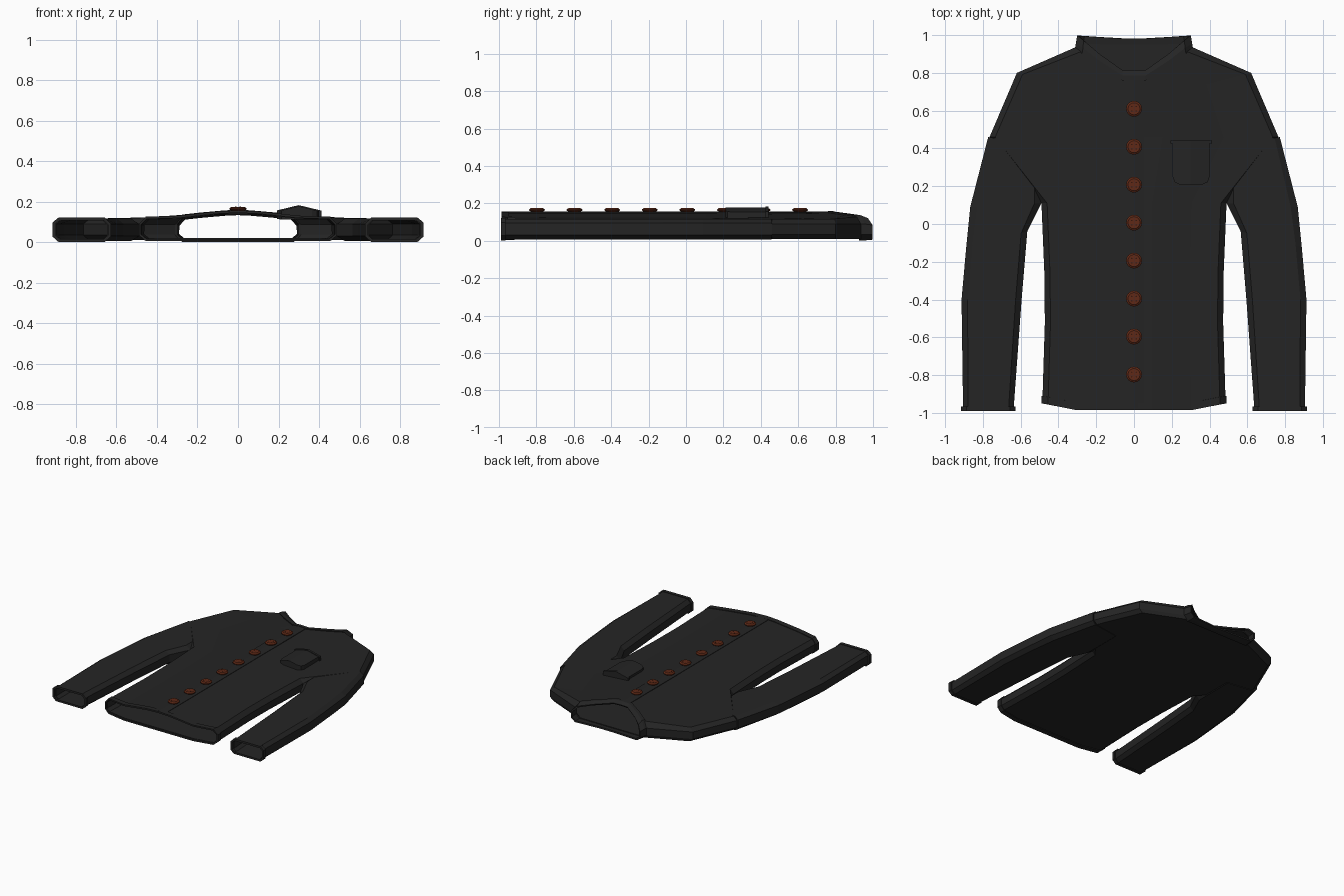
import bpy, bmesh, math

cube = bpy.data.objects.get("Cube")
if cube:
    bpy.data.objects.remove(cube, do_unlink=True)


def material(name, rgb):
    m = bpy.data.materials.new(name)
    m.use_nodes = True
    m.diffuse_color = (*rgb, 1)
    bsdf = m.node_tree.nodes["Principled BSDF"]
    bsdf.inputs["Base Color"].default_value = (*rgb, 1)
    bsdf.inputs["Roughness"].default_value = 0.9
    return m


cloth = material("charcoal cloth", (0.018, 0.018, 0.018))
brown = material("brown button", (0.115, 0.022, 0.008))
dark = material("dark thread", (0.035, 0.008, 0.004))


def finish(name, bm, mat):
    bmesh.ops.recalc_face_normals(bm, faces=bm.faces)
    me = bpy.data.meshes.new(name)
    bm.to_mesh(me)
    bm.free()
    me.materials.append(mat)
    ob = bpy.data.objects.new(name, me)
    bpy.context.collection.objects.link(ob)
    return ob


def loft(name, rings, mat=cloth, thickness=0.0, caps=False):
    """Join closed rings of points into a tube, optionally with cloth thickness."""
    bm = bmesh.new()
    rows = [[bm.verts.new(p) for p in ring] for ring in rings]
    n = len(rows[0])
    for a, b in zip(rows, rows[1:]):
        for i in range(n):
            j = (i + 1) % n
            bm.faces.new((a[i], a[j], b[j], b[i]))
    if caps:
        bm.faces.new(rows[0])
        bm.faces.new(rows[-1])
    ob = finish(name, bm, mat)
    if thickness:
        mod = ob.modifiers.new("cloth thickness", "SOLIDIFY")
        mod.thickness = thickness
        mod.offset = -1
    return ob


def chest_z(x):
    """Height of the front panel, highest along the middle."""
    pts = [(0, 0.152), (0.1, 0.148), (0.3, 0.126), (0.6, 0.117), (1, 0.115)]
    for (x0, z0), (x1, z1) in zip(pts, pts[1:]):
        if x <= x1:
            return z0 + (z1 - z0) * (x - x0) / (x1 - x0)


def body_ring(y, w, dip=0.0, span=0.38, back_dip=0.0, grow=0.0, drop=0.0):
    """Section of the torso; dip shifts the middle of the front panel along y."""
    edge = 1 - 0.03 / w
    top, low = [], []
    for f in (edge, 0.62, 0.2, 0, -0.2, -0.62, -edge):
        k = min(1, (1 - abs(f)) / span)
        z = chest_z(abs(f) * w) + grow - drop
        top.append((f * w, y - dip * k, z))
        low.append((-f * w, y - back_dip * k, 0.01 - grow))
    s = w + grow
    return ([(s, y, 0.035), (s, y, 0.09 - drop / 2)] + top
            + [(-s, y, 0.09 - drop / 2), (-s, y, 0.035)] + low)


# Torso, with the front neckline cut low and the hem curved
loft("shirt_body", [
    body_ring(-0.94, 0.485, 0.035, back_dip=0.035),
    body_ring(-0.52, 0.472),
    body_ring(-0.25, 0.475),
    body_ring(0.11, 0.49),
    body_ring(0.46, 0.765),
    body_ring(0.80, 0.62, 0.12, 0.73),
    body_ring(0.94, 0.30, 0.17, 0.73),
], thickness=0.01)

# Turned hem and standing collar
loft("hem_band", [
    body_ring(y, 0.485, 0.036, back_dip=0.036, grow=0.005) for y in (-0.95, -0.91)
], thickness=0.012)
loft("collar", [
    body_ring(0.925, 0.305, 0.165, 0.73, grow=0.008),
    body_ring(0.955, 0.30, 0.17, 0.73, 0.005, grow=0.008),
    body_ring(0.998, 0.297, 0.185, 0.73, 0.015, grow=0.004, drop=0.012),
], thickness=0.012)


def sleeve_ring(inner, outer, grow=0.0):
    """Flattened octagonal section between an inner and an outer seam point."""
    (xi, yi), (xo, yo) = inner, outer
    section = [(0, 0.03), (0, 0.09), (0.1, 0.117), (0.9, 0.117),
               (1, 0.095), (1, 0.03), (0.9, 0.006), (0.1, 0.006)]
    ring = []
    for t, z in section:
        t = 0.5 + (t - 0.5) * (1 + 2 * grow / (xo - xi))
        z = 0.06 + (z - 0.06) * (1 + grow * 8)
        ring.append((xi + (xo - xi) * t, yi + (yo - yi) * t, z))
    return ring


def mirrored(ring, side):
    return [(x * side, y, z) for x, y, z in ring]


# Sleeves and cuffs
for side, label in ((1, "left"), (-1, "right")):
    seams = [((0.50, 0.42), (0.772, 0.46)), ((0.49, 0.11), (0.867, 0.09)),
             ((0.565, -0.04), (0.888, -0.12)), ((0.595, -0.40), (0.913, -0.40)),
             ((0.637, -0.975), (0.905, -0.975))]
    loft(label + "_sleeve", [mirrored(sleeve_ring(*s), side) for s in seams],
         thickness=0.01)
    loft(label + "_cuff", [mirrored(sleeve_ring((0.637, y), (0.907, y), 0.009), side)
                           for y in (-0.965, -0.99)], thickness=0.016)

# Button placket down the front
placket = [(-0.052, 0.14), (-0.052, 0.153), (0, 0.158), (0.052, 0.153), (0.052, 0.14)]
loft("placket", [[(x, y, z) for x, z in placket] for y in (-0.975, 0.775)], caps=True)


# Chest pocket with a ridge along its middle
def pocket_z(x):
    return 0.178 - abs(x - 0.30) * 0.24


pocket = [(0.205, 0.435), (0.205, 0.25), (0.215, 0.222), (0.24, 0.21), (0.30, 0.21),
          (0.365, 0.21), (0.39, 0.222), (0.40, 0.25), (0.40, 0.435), (0.30, 0.435)]
bm = bmesh.new()
base = [bm.verts.new((x, y, 0.112)) for x, y in pocket]
lid = [bm.verts.new((x, y, pocket_z(x))) for x, y in pocket]
for i in range(len(pocket)):
    j = (i + 1) % len(pocket)
    bm.faces.new((base[i], base[j], lid[j], lid[i]))
for verts in (base, lid):
    bm.faces.new(verts[:5] + verts[9:])
    bm.faces.new(verts[4:])
finish("chest_pocket", bm, cloth)
loft("pocket_edge", [[(x, y, z) for y, z in (
    (0.425, 0.115), (0.425, pocket_z(x) + 0.005),
    (0.442, pocket_z(x) + 0.005), (0.442, 0.115))] for x in (0.192, 0.30, 0.412)],
    caps=True)


# Buttons with four thread holes
def circle(cx, cy, r, z, n):
    return [(cx + r * math.cos(math.tau * i / n), cy + r * math.sin(math.tau * i / n), z)
            for i in range(n)]


for b in range(8):
    y = 0.61 - b * 0.201
    loft(f"button_{b + 1}", [circle(0, y, r, z, 16) for r, z in (
        (0.03, 0.154), (0.042, 0.163), (0.042, 0.168), (0.032, 0.175))],
        brown, caps=True)
    for h in range(4):
        hx, hy = 0.012 * (-1) ** h, y + 0.012 * (-1) ** (h // 2)
        loft(f"button_{b + 1}_hole_{h + 1}",
             [circle(hx, hy, 0.004, z, 6) for z in (0.174, 0.1758)], dark, caps=True)
